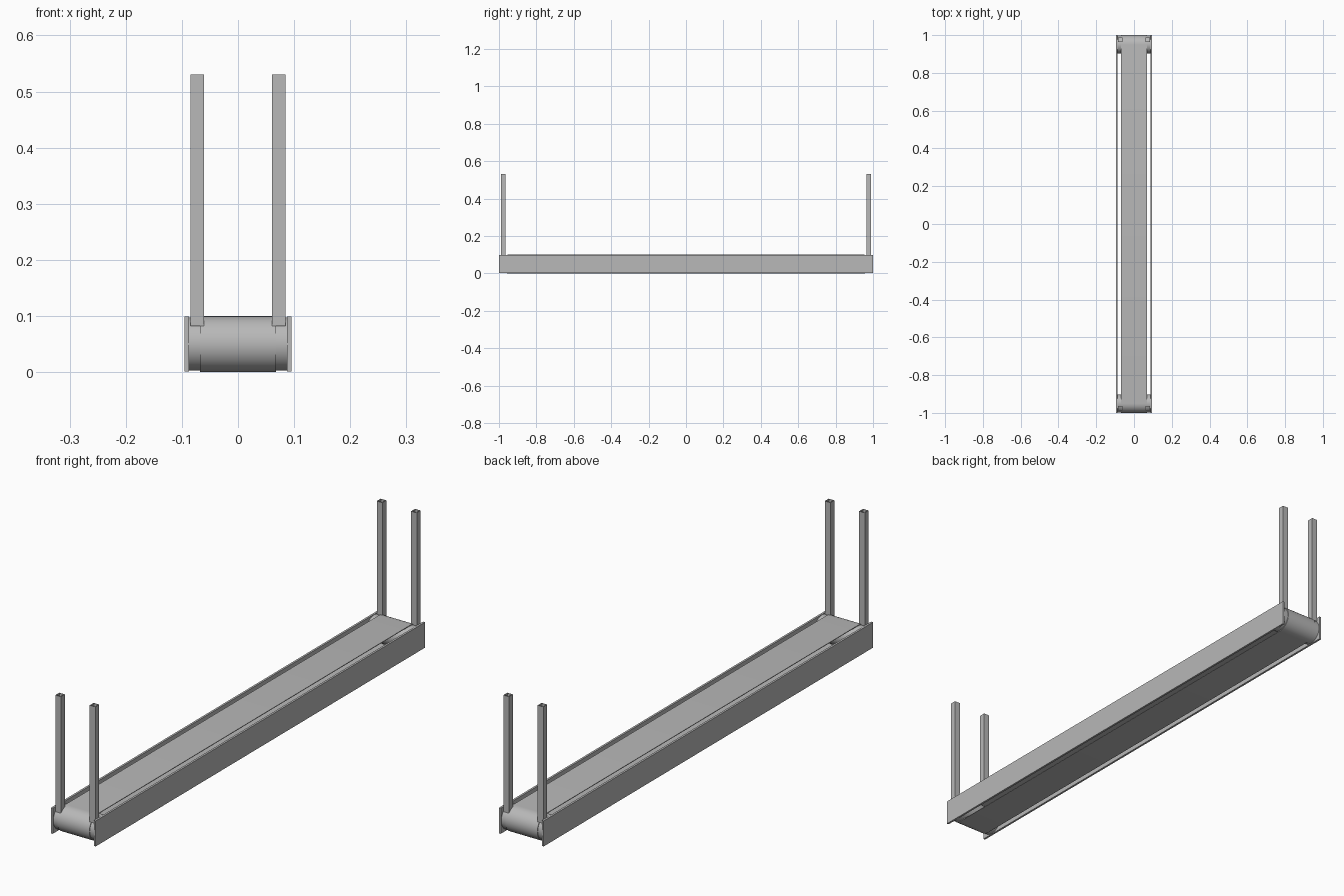
import bpy, bmesh, math
from mathutils import Matrix

cube = bpy.data.objects.get("Cube")
if cube:
    bpy.data.objects.remove(cube, do_unlink=True)

grey = bpy.data.materials.new("plain_grey")
grey.use_nodes = True
grey.diffuse_color = (0.48, 0.48, 0.48, 1)
grey.node_tree.nodes["Principled BSDF"].inputs["Base Color"].default_value = grey.diffuse_color

AXLE_Y, AXLE_Z = 0.95, 0.05


def finish(name, bm, smooth=False):
    bmesh.ops.recalc_face_normals(bm, faces=bm.faces)
    mesh = bpy.data.meshes.new(name)
    bm.to_mesh(mesh)
    bm.free()
    mesh.materials.append(grey)
    obj = bpy.data.objects.new(name, mesh)
    bpy.context.collection.objects.link(obj)
    if smooth:
        bpy.ops.object.select_all(action='DESELECT')
        obj.select_set(True)
        bpy.context.view_layer.objects.active = obj
        bpy.ops.object.shade_smooth_by_angle(angle=math.radians(30))
    return obj


def box(name, center, size):
    bm = bmesh.new()
    bmesh.ops.create_cube(bm, size=1, matrix=Matrix.Translation(center) @ Matrix.Diagonal((*size, 1)))
    return finish(name, bm)


def roller(name, y):
    bm = bmesh.new()
    place = Matrix.Translation((0, y, AXLE_Z)) @ Matrix.Rotation(math.pi / 2, 4, 'Y')
    bmesh.ops.create_cone(bm, cap_ends=True, segments=32, radius1=0.0475,
                          radius2=0.0475, depth=0.174, matrix=place)
    return finish(name, bm, True)


def tube(bm, loops):
    """Bridge four matching closed loops into a hollow ring-shaped solid."""
    rings = [[bm.verts.new(p) for p in loop] for loop in loops]
    n = len(rings[0])
    for a, b in zip(rings, rings[1:] + rings[:1]):
        for i in range(n):
            j = (i + 1) % n
            bm.faces.new((a[i], a[j], b[j], b[i]))


# Endless belt running round both rollers
def belt_loop(x, radius, steps=16):
    pts = []
    for end in (1, -1):
        for i in range(steps + 1):
            a = math.pi * i / steps
            pts.append((x, end * (AXLE_Y + radius * math.sin(a)),
                        AXLE_Z + end * radius * math.cos(a)))
    return pts


bm = bmesh.new()
W, R, T = 0.068, 0.05, 0.0025
tube(bm, [belt_loop(-W, R), belt_loop(W, R), belt_loop(W, R - T), belt_loop(-W, R - T)])
finish("belt", bm, True)


# Square hollow post
def post(name, x, y):
    def square(half, z):
        return [(x + sx * half, y + sy * half, z)
                for sx, sy in ((-1, -1), (1, -1), (1, 1), (-1, 1))]
    bottom, top, outer, inner = 0.082, 0.53, 0.012, 0.0095
    bm = bmesh.new()
    tube(bm, [square(outer, bottom), square(outer, top),
              square(inner, top), square(inner, bottom)])
    finish(name, bm)


# Rollers, side rails and posts
for end, y_name in ((-1, "front"), (1, "back")):
    roller(y_name + "_roller", end * AXLE_Y)
    for side, x_name in ((1, "left"), (-1, "right")):
        post(f"{y_name}_{x_name}_post", side * 0.073, end * 0.976)

for side, x_name in ((1, "left"), (-1, "right")):
    box(x_name + "_side_rail", (side * 0.091, 0, AXLE_Z), (0.008, 2, 0.098))
